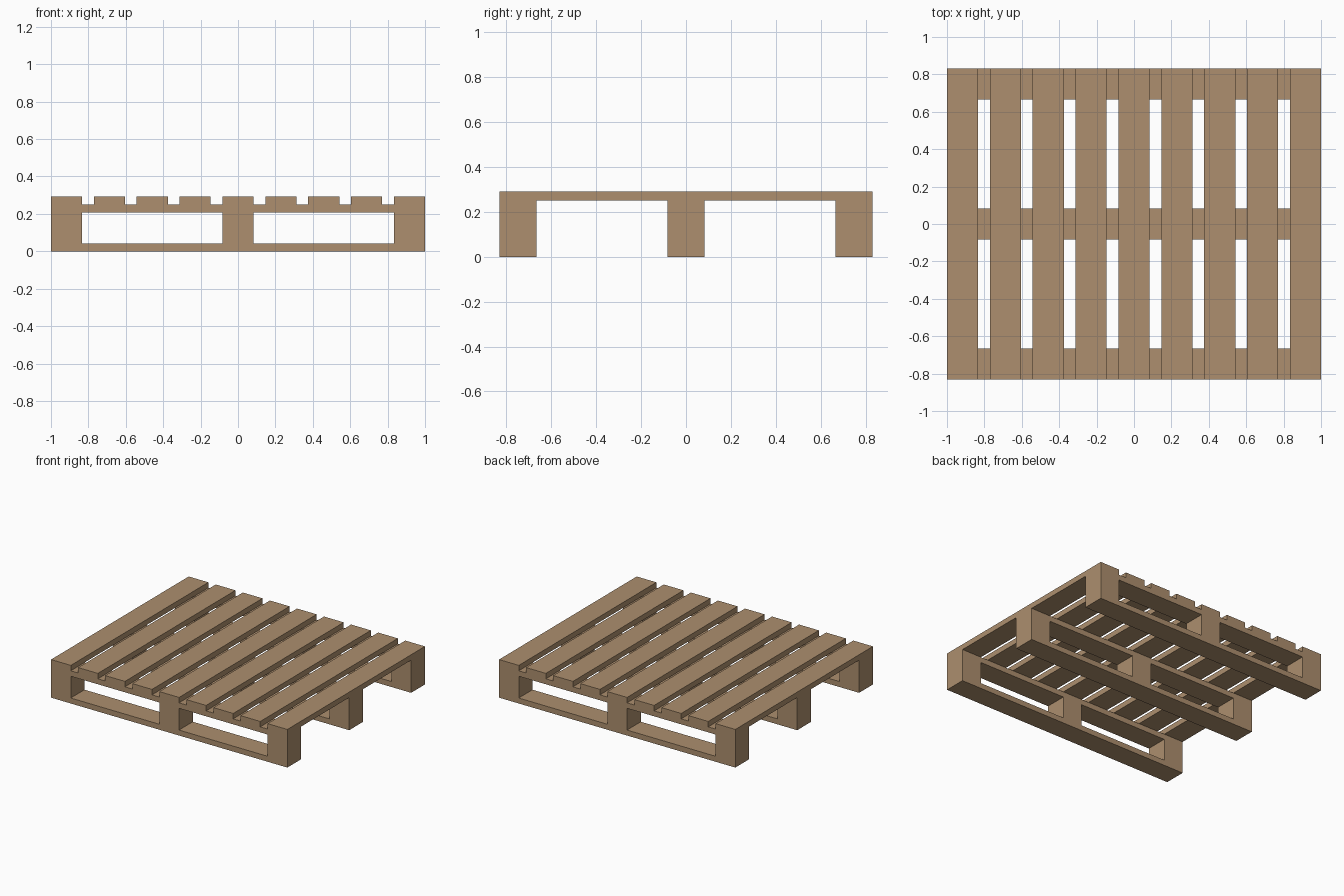
import bpy
import bmesh
from mathutils import Matrix

if "Cube" in bpy.data.objects:
    bpy.data.objects.remove(bpy.data.objects["Cube"])

wood = bpy.data.materials.new("pale_wood")
wood.diffuse_color = (0.418, 0.275, 0.156, 1.0)
wood.use_nodes = True
wood.node_tree.nodes["Principled BSDF"].inputs["Base Color"].default_value = wood.diffuse_color

W = 1 / 6            # width of every board and block
HALF_Y = 0.832       # half depth of the pallet
T = 0.0417           # board thickness
Z_STRINGER = 0.2083  # underside of the upper runner boards
Z_DECK = Z_STRINGER + T


def box(name, x, y, z0, sx, sy, sz):
    """Box centred on x, y and standing on z0."""
    bm = bmesh.new()
    bmesh.ops.create_cube(bm, size=1, matrix=Matrix.Translation((x, y, z0 + sz / 2))
                          @ Matrix.Diagonal((sx, sy, sz, 1)))
    mesh = bpy.data.meshes.new(name)
    bm.to_mesh(mesh)
    bm.free()
    mesh.materials.append(wood)
    obj = bpy.data.objects.new(name, mesh)
    bpy.context.collection.objects.link(obj)


# Three runners: bottom board, three blocks and an upper board each
for row, y in zip(("front", "middle", "back"), (-HALF_Y + W / 2, 0, HALF_Y - W / 2)):
    box(f"{row}_bottom_board", 0, y, 0, 2, W, T)
    box(f"{row}_upper_board", 0, y, Z_STRINGER, 2, W, T)
    for side, x in zip(("left", "centre", "right"), (-1 + W / 2, 0, 1 - W / 2)):
        box(f"{row}_{side}_block", x, y, T, W, W, Z_STRINGER - T)

# Nine evenly spaced deck boards
for i in range(9):
    x = (i - 4) * (2 - W) / 8
    box(f"deck_board_{i + 1}", x, 0, Z_DECK, W, 2 * HALF_Y, T)
